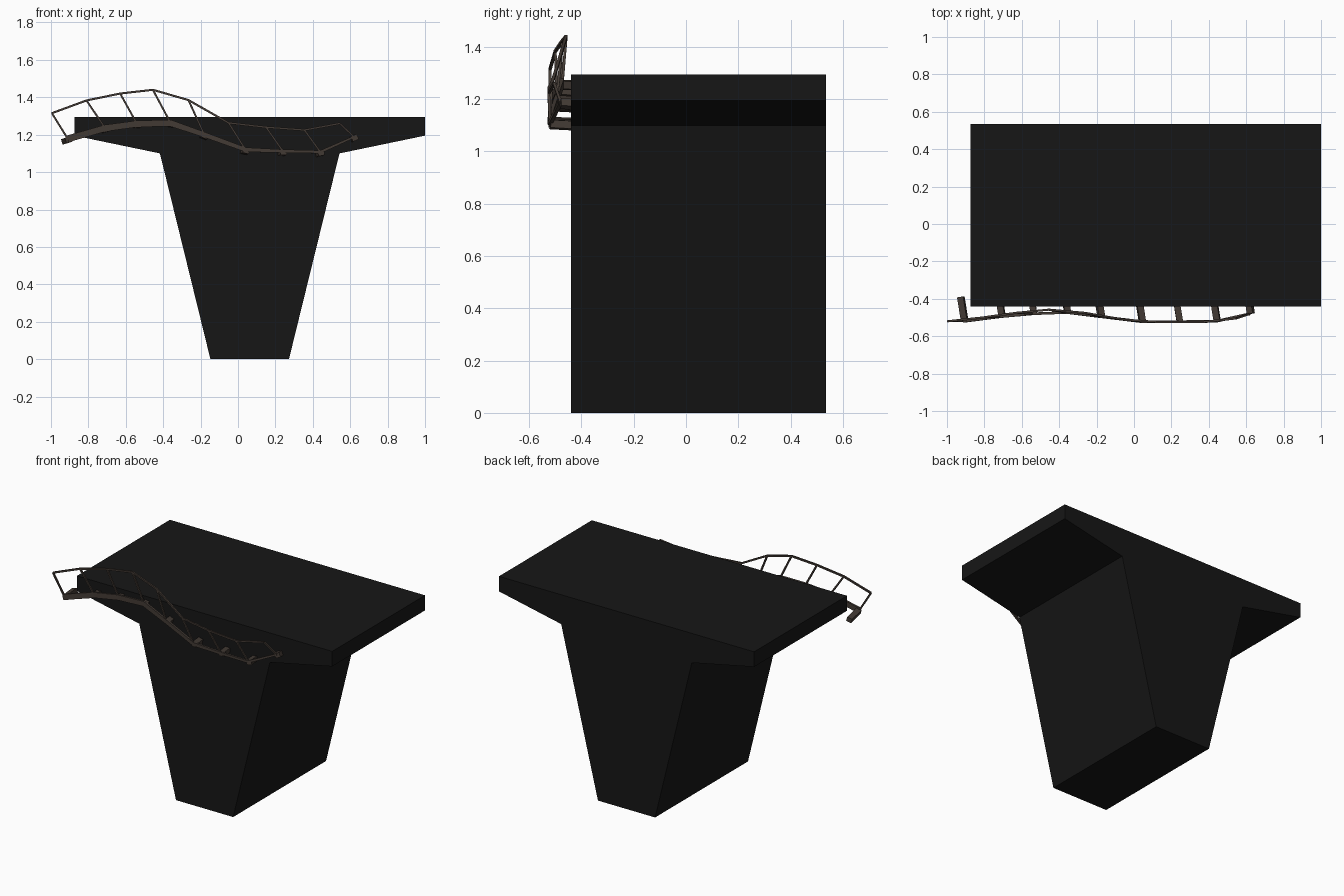
import bpy, bmesh
from mathutils import Vector

if "Cube" in bpy.data.objects:
    bpy.data.objects.remove(bpy.data.objects["Cube"])


def material(name, rgb):
    m = bpy.data.materials.new(name)
    m.diffuse_color = (*rgb, 1)
    m.use_nodes = True
    m.node_tree.nodes["Principled BSDF"].inputs["Base Color"].default_value = m.diffuse_color
    return m


BLACK = material("dark_stone", (0.008, 0.008, 0.008))
BROWN = material("aged_wood", (0.055, 0.042, 0.034))


def finish(name, bm, mat):
    bmesh.ops.recalc_face_normals(bm, faces=bm.faces)
    me = bpy.data.meshes.new(name)
    bm.to_mesh(me)
    bm.free()
    ob = bpy.data.objects.new(name, me)
    me.materials.append(mat)
    bpy.context.collection.objects.link(ob)
    return ob


def sweep(bm, pts, side, widths, heights):
    """Rectangular section swept along a path, mitred at the bends."""
    pts = [Vector(p) for p in pts]
    rings = []
    for i, p in enumerate(pts):
        t = (pts[min(i + 1, len(pts) - 1)] - pts[max(i - 1, 0)]).normalized()
        s = Vector(side)
        s = (s - t * s.dot(t)).normalized()
        u = t.cross(s)
        w, h = widths[i] / 2, heights[i] / 2
        rings.append([bm.verts.new(p + s * a * w + u * b * h)
                      for a, b in ((-1, -1), (1, -1), (1, 1), (-1, 1))])
    for r, q in zip(rings, rings[1:]):
        for k in range(4):
            n = (k + 1) % 4
            bm.faces.new((r[k], r[n], q[n], q[k]))
    bm.faces.new(rings[0])
    bm.faces.new(rings[-1])


# T-shaped pier: half profile mirrored about its own centre line
CX, Y0, Y1 = 0.0625, -0.44, 0.535
half = [(0.21, 0), (0.48, 1.10), (0.9375, 1.195), (0.9375, 1.295)]
profile = half + [(-x, z) for x, z in reversed(half)]
bm = bmesh.new()
face = bm.faces.new([bm.verts.new((CX + x, Y0, z)) for x, z in profile])
ext = bmesh.ops.extrude_face_region(bm, geom=[face])
bmesh.ops.translate(bm, vec=(0, Y1 - Y0, 0),
                    verts=[v for v in ext["geom"] if isinstance(v, bmesh.types.BMVert)])
finish("pier", bm, BLACK)

# Winding railing on the front face
low = [(-0.91, -0.52, 1.178), (-0.71, -0.495, 1.235), (-0.54, -0.48, 1.258),
       (-0.36, -0.473, 1.262), (-0.18, -0.495, 1.2), (0.04, -0.522, 1.12),
       (0.24, -0.522, 1.112), (0.44, -0.52, 1.108), (0.62, -0.48, 1.188)]
top = [(-0.995, -0.52, 1.315), (-0.81, -0.5, 1.383), (-0.63, -0.475, 1.42),
       (-0.455, -0.458, 1.44), (-0.265, -0.475, 1.385), (-0.05, -0.512, 1.263),
       (0.15, -0.525, 1.24), (0.355, -0.525, 1.225), (0.545, -0.505, 1.26)]

bm = bmesh.new()
sweep(bm, low, (0, 1, 0), [0.014] * 9,
      [0.036, 0.036, 0.035, 0.035, 0.028, 0.024, 0.018, 0.016, 0.012])
finish("lower_rail", bm, BROWN)

bm = bmesh.new()
sweep(bm, top, (0, 1, 0), [0.011] * 9, [0.011] * 9)
finish("handrail", bm, BROWN)

# Slim leaning posts
bm = bmesh.new()
for a, b in zip(low, top):
    sweep(bm, [a, b], (0, 1, 0), [0.01] * 2, [0.01] * 2)
finish("railing_posts", bm, BROWN)

# Brackets that run back from the lower rail into the pier
bm = bmesh.new()
for i, (x, y, z) in enumerate(low):
    a, b = Vector(low[max(i - 1, 0)]), Vector(low[min(i + 1, 8)])
    sweep(bm, [(x + 0.005, y, z - 0.005), (x - 0.016, y + 0.13, z - 0.012)],
          b - a, [0.034] * 2, [0.03] * 2)
finish("rail_brackets", bm, BROWN)
